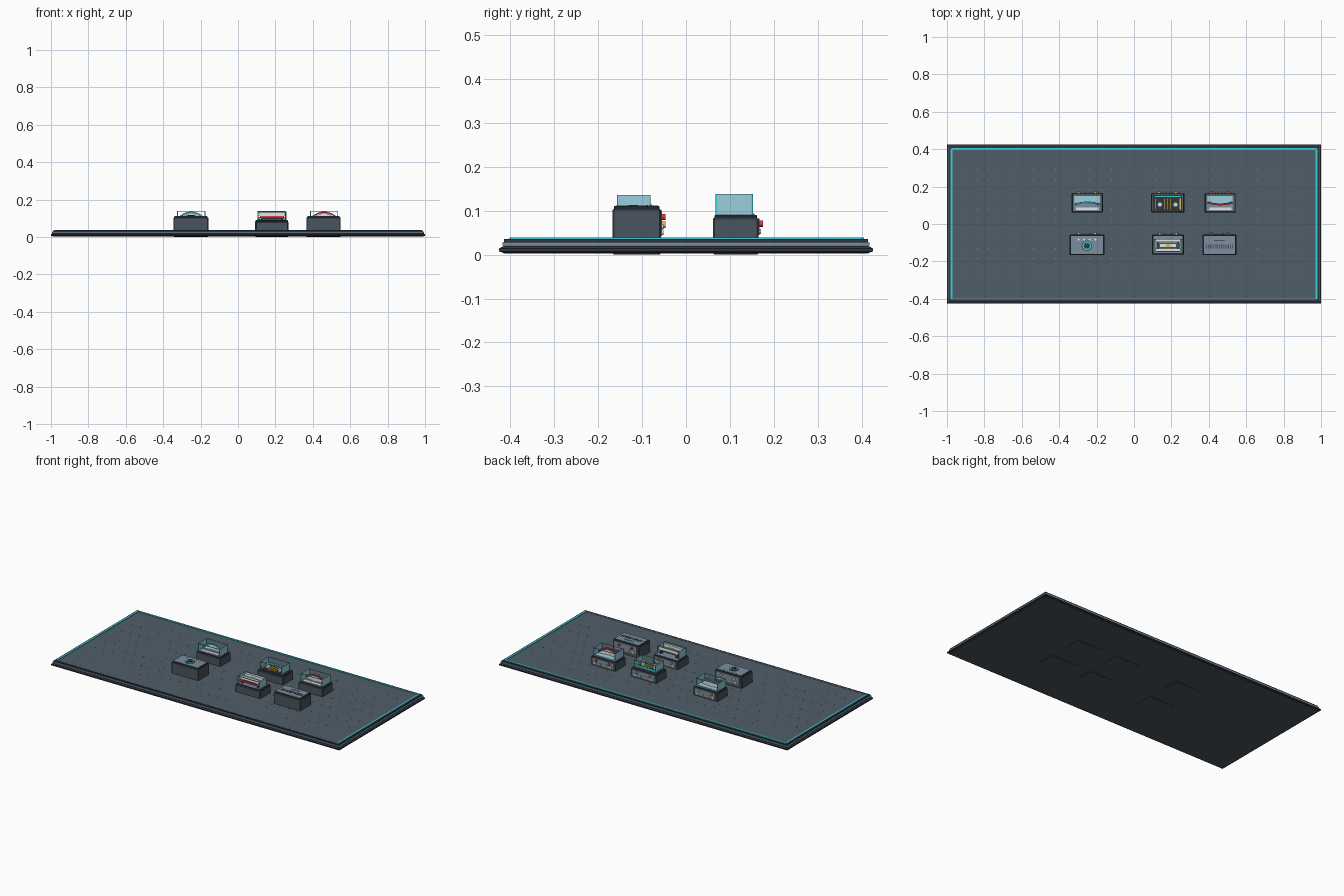
import bpy, bmesh, math
from mathutils import Matrix

if "Cube" in bpy.data.objects:
    bpy.data.objects.remove(bpy.data.objects["Cube"])

COLORS = {
    "deck_slate": (0.080, 0.112, 0.142), "dark_trim": (0.028, 0.037, 0.048),
    "body_gunmetal": (0.068, 0.090, 0.112), "panel_grey": (0.2, 0.27, 0.35),
    "cyan_light": (0.05, 0.62, 0.70), "pale_glass": (0.33, 0.62, 0.73),
    "signal_red": (0.75, 0.04, 0.07), "brass_yellow": (0.8, 0.48, 0.07),
    "off_white": (0.80, 0.83, 0.82),
}
MATS = {}
for n, c in COLORS.items():
    MATS[n] = bpy.data.materials.new(n)
    MATS[n].diffuse_color = (*c, 1)


def finish(name, bm, mat):
    me = bpy.data.meshes.new(name)
    bmesh.ops.recalc_face_normals(bm, faces=bm.faces)
    bm.to_mesh(me)
    bm.free()
    ob = bpy.data.objects.new(name, me)
    me.materials.append(MATS[mat])
    bpy.context.collection.objects.link(ob)
    return ob


def boxes(name, items, mat, bevel=0):
    """Several (centre, size) boxes as one object."""
    bm = bmesh.new()
    for c, s in items:
        bmesh.ops.create_cube(bm, size=1, matrix=Matrix.Translation(c) @ Matrix.Diagonal((*s, 1)))
    if bevel:
        bmesh.ops.bevel(bm, geom=bm.edges[:], offset=bevel, segments=1, affect='EDGES')
    return finish(name, bm, mat)


def discs(name, items, mat, axis='Z'):
    """Several (centre, radius, depth) cylinders as one object, smooth round the side."""
    bm = bmesh.new()
    rot = Matrix.Rotation(math.pi / 2, 4, 'X') if axis == 'Y' else Matrix()
    for c, r, d in items:
        bmesh.ops.create_cone(bm, cap_ends=True, segments=16, radius1=r, radius2=r,
                              depth=d, matrix=Matrix.Translation(c) @ rot)
    for f in bm.faces:
        f.smooth = len(f.verts) == 4
    return finish(name, bm, mat)


def loft(name, rings, mat):
    """Stacked rectangles given as (half_x, half_y, z)."""
    bm = bmesh.new()
    loops = [[bm.verts.new((sx * hx, sy * hy, z)) for sx, sy in
              ((-1, -1), (1, -1), (1, 1), (-1, 1))] for hx, hy, z in rings]
    for a, b in zip(loops, loops[1:]):
        for i in range(4):
            bm.faces.new((a[i], a[(i + 1) % 4], b[(i + 1) % 4], b[i]))
    bm.faces.new(loops[0])
    bm.faces.new(loops[-1])
    return finish(name, bm, mat)


def arch(name, x, y, z, w, h, sag, t, depth, mat, filled=False):
    """Arched band (or filled arched face) bowing by sag in depth."""
    bm = bmesh.new()
    rows = []
    for i in range(17):
        u = i / 8 - 1
        k = 1 - u * u
        top, yy = z + h * k, y + sag * k
        low = z - t if filled else top - t
        rows.append([bm.verts.new((x + u * w, yy + dy, zz)) for dy, zz in
                     ((0, low), (0, top), (depth, top), (depth, low))])
    for a, b in zip(rows, rows[1:]):
        for i in range(4):
            f = bm.faces.new((a[i], a[(i + 1) % 4], b[(i + 1) % 4], b[i]))
            f.smooth = True
    bm.faces.new(rows[0])
    bm.faces.new(rows[-1])
    ob = finish(name, bm, mat)
    ob.data.set_sharp_from_angle(angle=math.radians(35))


# Base platform: plinth, lighter recessed step, slate deck
boxes("underside", [((0, 0, 0.004), (1.98, 0.83, 0.003))], "body_gunmetal")
loft("plinth", [(0.99, 0.415, 0.0035), (1, 0.425, 0.007), (1, 0.425, 0.014),
                (0.993, 0.418, 0.018)], "dark_trim")
loft("middle_step", [(0.992, 0.415, 0.018), (0.994, 0.417, 0.021),
                     (0.994, 0.417, 0.027), (0.987, 0.410, 0.031)], "panel_grey")
boxes("rim", [((0, s * 0.4095, 0.032), (1.978, 0.009, 0.006)) for s in (-1, 1)] +
      [((s * 0.9845, 0, 0.032), (0.009, 0.81, 0.006)) for s in (-1, 1)], "dark_trim")
boxes("deck", [((0, 0, 0.031), (1.96, 0.81, 0.008))], "deck_slate")
boxes("cyan_edge", [((s * 0.975, 0, 0.036), (0.010, 0.80, 0.005)) for s in (-1, 1)] +
      [((0, 0.401, 0.036), (1.95, 0.009, 0.005))], "cyan_light")
boxes("front_edge", [((0, -0.401, 0.0355), (1.95, 0.006, 0.003))], "panel_grey")
boxes("deck_studs", [((-0.9 + 0.06 * i, -0.29 + 0.0528 * j, 0.0353), (0.004, 0.004, 0.001))
                     for i in range(31) for j in range(12)], "panel_grey")


def cabinet(name, x, y, w, d, top, port_mat):
    """Instrument housing with inset top panel and rear sockets."""
    boxes(name + "_body", [((x, y, (top - 0.006) / 2), (w, d, top - 0.006))], "body_gunmetal", 0.003)
    boxes(name + "_lip", [((x, y, top - 0.004), (w - 0.006, d - 0.006, 0.008))], "dark_trim", 0.002)
    boxes(name + "_panel", [((x, y, top), (w - 0.016, d - 0.014, 0.003))], "panel_grey")
    back = y + d / 2
    boxes(name + "_rear_plate", [((x, back + 0.001, top * 0.7), (w - 0.03, 0.003, top * 0.42))], "panel_grey")
    discs(name + "_terminals", [((x + s * 0.044, back + 0.005, top * 0.78), 0.007, 0.011)
                                for s in (-1, 1)], port_mat, 'Y')
    for s, m in ((-3, "off_white"), (-1, "brass_yellow"), (1, "cyan_light"), (3, "off_white")):
        discs(f"{name}_socket_{s + 4}", [((x + s * 0.018, back + 0.003, top * 0.58), 0.006, 0.006)], m, 'Y')


def glass_case(name, x, y, w, d, z0, z1):
    """Open display case: glass ends, corner posts and lit top rails."""
    h, zc = z1 - z0, (z0 + z1) / 2
    boxes(name + "_glass_ends", [((x + s * w / 2, y, zc), (0.002, d, h)) for s in (-1, 1)], "pale_glass")
    boxes(name + "_posts", [((x + s * w / 2, y + t * d / 2, zc), (0.004, 0.003, h))
                            for s in (-1, 1) for t in (-1, 1)], "cyan_light")
    boxes(name + "_rails", [((x, y + t * d / 2, z1 - 0.0015), (w, 0.003, 0.003))
                            for t in (-1, 1)], "cyan_light")


# Housings: rear row is lower and cased, front row mixes both kinds
cabinet("arc_meter", -0.25, 0.113, 0.168, 0.103, 0.09, "brass_yellow")
cabinet("coil_unit", 0.18, 0.113, 0.178, 0.103, 0.09, "brass_yellow")
cabinet("red_meter", 0.46, 0.113, 0.168, 0.103, 0.09, "signal_red")
cabinet("dial_unit", -0.252, -0.112, 0.186, 0.110, 0.11, "off_white")
cabinet("plate_unit", 0.182, -0.110, 0.172, 0.106, 0.087, "brass_yellow")
cabinet("vent_unit", 0.457, -0.112, 0.184, 0.110, 0.11, "signal_red")
for n, x in (("arc_meter", -0.25), ("coil_unit", 0.18), ("red_meter", 0.46)):
    glass_case(n, x, 0.110, 0.146, 0.082, 0.09, 0.138)
glass_case("plate_unit", 0.182, -0.119, 0.148, 0.074, 0.087, 0.135)

# Arched meters: pale backing, arched face, bright arc standing in front
for n, x, sag, m in (("arc_meter", -0.25, 0.010, "cyan_light"),
                     ("red_meter", 0.46, -0.010, "signal_red")):
    y = 0.100 - min(sag, 0)
    boxes(n + "_backing", [((x, 0.128, 0.093), (0.135, 0.044, 0.004))], "pale_glass")
    arch(n + "_face", x, y + 0.007, 0.1, 0.062, 0.026, sag, 0.008, 0.003, "off_white", True)
    arch(n + "_arc", x, y, 0.110, 0.066, 0.026, sag, 0.008, 0.008, m)
    boxes(n + "_scale_bar", [((x, 0.082, 0.092), (0.12, 0.014, 0.003))], "off_white")

# Coil unit: dark bed, brass bars, pale bobbins
boxes("coil_bed", [((0.18, 0.112, 0.092), (0.156, 0.084, 0.004))], "dark_trim")
boxes("coil_bars", [((0.18 + o, 0.108, 0.1), (0.009, 0.064, 0.014))
                    for o in (-0.066, -0.016, 0, 0.016, 0.066)], "brass_yellow")
boxes("coil_cross_bar", [((0.18, 0.145, 0.1), (0.14, 0.009, 0.014))], "cyan_light")
discs("coil_bobbins", [((0.18 + s * 0.042, 0.104, 0.106), 0.014, 0.026) for s in (-1, 1)], "pale_glass")
discs("coil_caps", [((0.18 + s * 0.042, 0.104, 0.12), 0.007, 0.004) for s in (-1, 1)], "off_white")

# Plate unit: two white plates with a central slide between them
boxes("white_plates", [((0.182, -0.090, 0.122), (0.134, 0.015, 0.018)),
                       ((0.182, -0.139, 0.122), (0.134, 0.015, 0.018))], "off_white")
boxes("plate_supports", [((0.182 + s * 0.055, -0.115, 0.1), (0.008, 0.06, 0.026))
                         for s in (-1, 1)], "body_gunmetal")
boxes("slide_block", [((0.182, -0.1145, 0.106), (0.12, 0.022, 0.02))], "body_gunmetal")
boxes("slide_cap", [((0.182, -0.1145, 0.1175), (0.086, 0.016, 0.003))], "off_white")
boxes("slide_marker", [((0.182, -0.1145, 0.120), (0.022, 0.016, 0.003))], "brass_yellow")
boxes("slide_red_strip", [((0.182, -0.148, 0.106), (0.13, 0.004, 0.010))], "signal_red")

# Dial unit: ringed knob with indicator lamps
discs("dial_ring", [((-0.252, -0.116, 0.1125), 0.028, 0.003)], "body_gunmetal")
discs("dial_light", [((-0.252, -0.116, 0.1135), 0.023, 0.003)], "cyan_light")
discs("dial_knob", [((-0.252, -0.116, 0.1155), 0.016, 0.005)], "dark_trim")
boxes("dial_pointer", [((-0.252, -0.108, 0.1185), (0.004, 0.014, 0.002))], "cyan_light")
discs("dial_lamps", [((-0.252 + o, -0.083, 0.1125), 0.0055, 0.003)
                     for o in (-0.045, -0.015, 0.015, 0.045)], "off_white")

# Vent unit: row of slots and a label bar
boxes("vent_slots", [((0.457 + 0.0098 * (i - 7), -0.120, 0.112), (0.005, 0.022, 0.002))
                     for i in range(15)], "body_gunmetal")
boxes("vent_label_bar", [((0.457, -0.088, 0.112), (0.06, 0.004, 0.002))], "body_gunmetal")

for m in bpy.data.materials:
    if m.users and not m.is_grease_pencil:
        m.use_nodes = True
        m.node_tree.nodes["Principled BSDF"].inputs["Base Color"].default_value = m.diffuse_color
